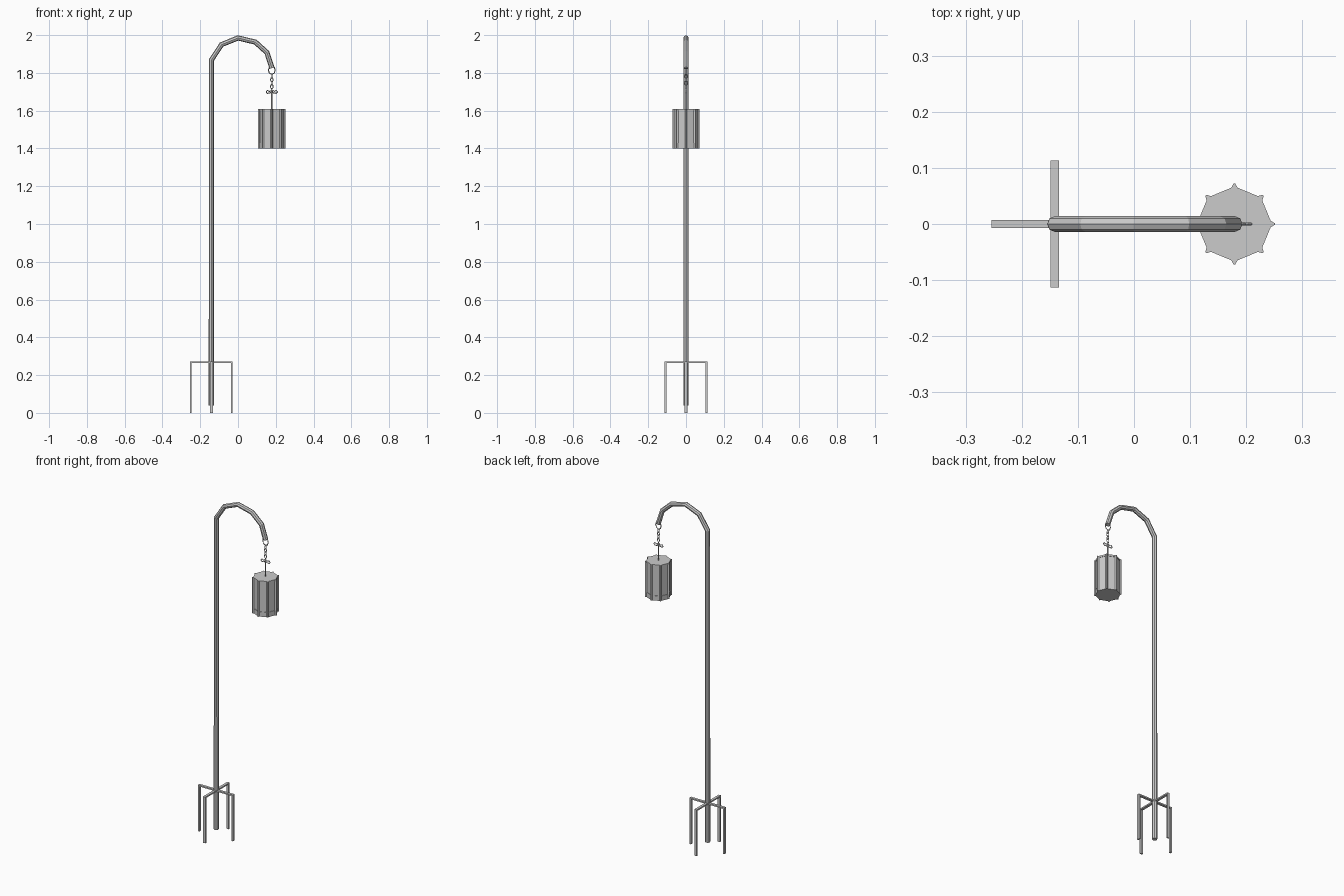
import bpy, bmesh, math
from mathutils import Vector, Matrix

if "Cube" in bpy.data.objects:
    bpy.data.objects.remove(bpy.data.objects["Cube"])

POLE_X, HANG_X = -0.141, 0.179


def tube(name, points, radius, res=2, cyclic=False):
    """Faceted tube along a polyline, converted to a mesh."""
    cu = bpy.data.curves.new(name, 'CURVE')
    cu.dimensions = '3D'
    cu.bevel_depth = radius
    cu.bevel_resolution = res
    cu.use_fill_caps = True
    sp = cu.splines.new('POLY')
    sp.points.add(len(points) - 1)
    for p, co in zip(sp.points, points):
        p.co = (*co, 1)
    sp.use_cyclic_u = cyclic
    sp.use_smooth = False
    ob = bpy.data.objects.new(name, cu)
    bpy.context.collection.objects.link(ob)
    bpy.ops.object.select_all(action='DESELECT')
    ob.select_set(True)
    bpy.context.view_layer.objects.active = ob
    bpy.ops.object.convert(target='MESH')
    return ob


def link(name, x, z, rx, rz, wire, turn=0.0, sides=8):
    """Oval wire loop standing upright, turned about z."""
    pts = []
    for i in range(sides):
        a = 2 * math.pi * i / sides
        u = rx * math.cos(a)
        pts.append((x + u * math.cos(turn), u * math.sin(turn), z + rz * math.sin(a)))
    return tube(name, pts, wire, 0, True)


def mesh_object(name, bm):
    bmesh.ops.recalc_face_normals(bm, faces=bm.faces)
    me = bpy.data.meshes.new(name)
    bm.to_mesh(me)
    bm.free()
    ob = bpy.data.objects.new(name, me)
    bpy.context.collection.objects.link(ob)
    return ob


def prism(name, outline, z0, z1, x=0.0):
    """Vertical extrusion of a 2D outline."""
    bm = bmesh.new()
    face = bm.faces.new([bm.verts.new((x + px, py, z0)) for px, py in outline])
    ext = bmesh.ops.extrude_face_region(bm, geom=[face], use_keep_orig=True)
    verts = [v for v in ext['geom'] if isinstance(v, bmesh.types.BMVert)]
    bmesh.ops.translate(bm, verts=verts, vec=(0, 0, z1 - z0))
    return mesh_object(name, bm)


def octagon(r):
    return [(r * math.cos(i * math.pi / 4), r * math.sin(i * math.pi / 4)) for i in range(8)]


# Pole with curved arm
tube("pole", [(POLE_X, 0, 0.04), (POLE_X, 0, 1.868), (-0.087, 0, 1.95), (0, 0, 1.985),
              (0.092, 0, 1.963), (0.153, 0, 1.908), (0.18, 0, 1.825)], 0.014)

# Four ground prongs: flat strips bent downwards
for i in range(4):
    bm = bmesh.new()
    profile = [(0, 0.272), (0.113, 0.272), (0.113, 0), (0.104, 0), (0.104, 0.264), (0, 0.264)]
    face = bm.faces.new([bm.verts.new((px, -0.0075, pz)) for px, pz in profile])
    ext = bmesh.ops.extrude_face_region(bm, geom=[face], use_keep_orig=True)
    verts = [v for v in ext['geom'] if isinstance(v, bmesh.types.BMVert)]
    bmesh.ops.translate(bm, verts=verts, vec=(0, 0.015, 0))
    bmesh.ops.transform(bm, verts=bm.verts, matrix=Matrix.Translation((POLE_X, 0, 0))
                        @ Matrix.Rotation(i * math.pi / 2, 4, 'Z'))
    mesh_object(f"ground_prong_{i + 1}", bm)

# Feeder body with lower tray and lid
prism("feeder_body", octagon(0.064), 1.402, 1.607, HANG_X)
prism("feeder_tray", octagon(0.067), 1.40, 1.428, HANG_X)
prism("feeder_lid", octagon(0.067), 1.60, 1.61, HANG_X)

# Upright ribs on the eight corners
for i in range(8):
    a = i * math.pi / 4
    rib = [(0.072, -0.0015), (0.072, 0.0015), (0.064, 0.006), (0.06, 0), (0.064, -0.006)]
    prism(f"feeder_rib_{i + 1}", [(x * math.cos(a) - y * math.sin(a),
                                  x * math.sin(a) + y * math.cos(a)) for x, y in rib],
          1.40, 1.61, HANG_X)

# Hanging rod
tube("hanger_rod", [(HANG_X, 0, 1.60), (HANG_X, 0, 1.71)], 0.004, 1)

# Ring under the arm, then alternating chain links
link("arm_ring", 0.179, 1.815, 0.018, 0.023, 0.003)
for i in range(4):
    link(f"chain_link_{i + 1}", HANG_X, 1.782 - i * 0.018, 0.007, 0.012, 0.0025,
         (i + 1) % 2 * math.pi / 2)

# Bow-shaped clip above the feeder
for side, sx in (("left", -1), ("right", 1)):
    tube(f"clip_loop_{side}", [(HANG_X + sx * dx, 0, z) for dx, z in
         ((0, 1.712), (0.012, 1.702), (0.024, 1.707), (0.030, 1.699), (0.024, 1.692), (0.008, 1.693))],
         0.003, 0, True)
